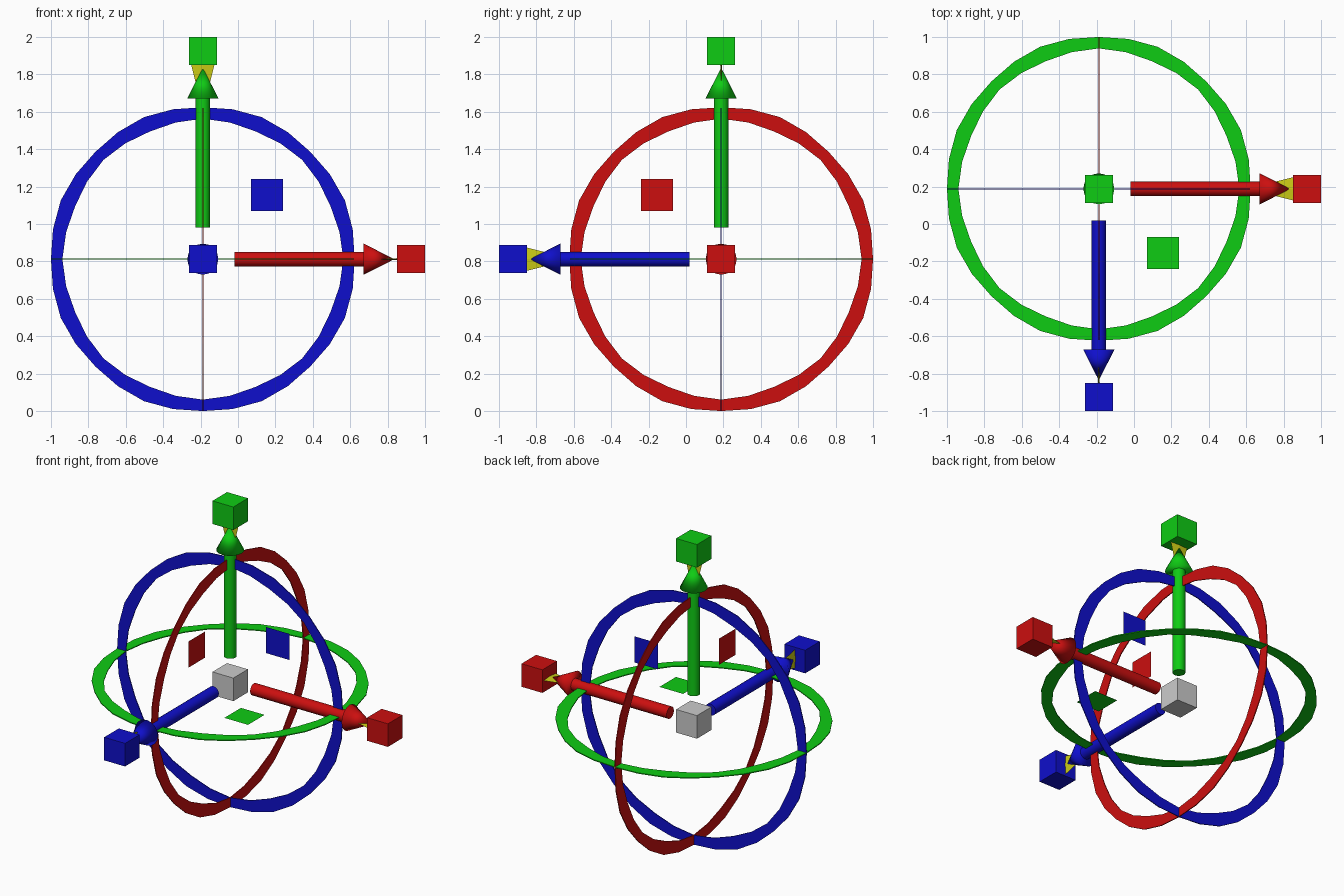
import bpy, bmesh, math
from mathutils import Matrix, Vector

if "Cube" in bpy.data.objects:
    bpy.data.objects.remove(bpy.data.objects["Cube"])

CENTRE = Vector((-0.188, 0.188, 0.812))
CUBE = 0.15


def material(name, rgb):
    m = bpy.data.materials.new(name)
    m.diffuse_color = (*rgb, 1)
    m.use_nodes = True
    m.node_tree.nodes["Principled BSDF"].inputs["Base Color"].default_value = m.diffuse_color
    return m


def finish(name, bm, mat=None, frame=Matrix(), smooth_angle=0):
    bmesh.ops.recalc_face_normals(bm, faces=bm.faces)
    me = bpy.data.meshes.new(name)
    bm.to_mesh(me)
    bm.free()
    ob = bpy.data.objects.new(name, me)
    bpy.context.collection.objects.link(ob)
    ob.matrix_world = Matrix.Translation(CENTRE) @ frame
    if mat:
        me.materials.append(mat)
    if smooth_angle:
        bpy.context.view_layer.objects.active = ob
        bpy.ops.object.select_all(action='DESELECT')
        ob.select_set(True)
        bpy.ops.object.shade_smooth_by_angle(angle=math.radians(smooth_angle))
    return ob


def cube(name, z, mat=None, frame=Matrix()):
    bm = bmesh.new()
    bmesh.ops.create_cube(bm, size=CUBE, matrix=Matrix.Translation((0, 0, z)))
    finish(name, bm, mat, frame)


def cone(name, r1, r2, z1, z2, mat, frame, smooth_angle, segments=16, squash=1):
    bm = bmesh.new()
    place = Matrix.Translation((0, 0, (z1 + z2) / 2)) @ Matrix.Diagonal((1, squash, 1, 1))
    bmesh.ops.create_cone(bm, cap_ends=True, segments=segments, radius1=r1, radius2=r2,
                          depth=z2 - z1, matrix=place)
    finish(name, bm, mat, frame, smooth_angle)


def sheet(name, points, mat, frame):
    bm = bmesh.new()
    bm.faces.new([bm.verts.new(p) for p in points])
    finish(name, bm, mat, frame)


def ring(name, mat, frame, n=32, radius=0.812, half=0.003):
    # flat band, slightly wider between its eight narrow points
    bm = bmesh.new()
    loops = []
    for i in range(n):
        a = 2 * math.pi * i / n
        wave = math.sin(4 * a) ** 2
        outer = radius + 0.01 * wave
        inner = radius - 0.061 - 0.012 * wave
        loops.append([bm.verts.new((r * math.cos(a), r * math.sin(a), z))
                      for r, z in ((outer, -half), (outer, half), (inner, half), (inner, -half))])
    for i in range(n):
        p, q = loops[i], loops[(i + 1) % n]
        for k in range(4):
            bm.faces.new((p[k], q[k], q[(k + 1) % 4], p[(k + 1) % 4]))
    finish(name, bm, mat, frame)


HIGH, LOW = 0.604, 0.0048
yellow = material("yellow", (HIGH, HIGH, 0.008))
right, up, front = Vector((1, 0, 0)), Vector((0, 0, 1)), Vector((0, -1, 0))

# each axis: colour, direction, and the direction its yellow pointer spreads in
axes = (("red", (HIGH, LOW, LOW), right, front),
        ("green", (LOW, HIGH, 0.007), up, right),
        ("blue", (LOW, LOW, HIGH), front, up))

for colour, rgb, along, side in axes:
    mat = material(colour, rgb)
    frame = Matrix((side, along.cross(side), along)).transposed().to_4x4()
    # move arrow
    cone(colour + "_arrow_shaft", 0.038, 0.038, 0.17, 0.87, mat, frame, 40)
    cone(colour + "_arrow_head", 0.083, 0, 0.86, 1.024, mat, frame, 180)
    # scale handle with its flat pointer
    cube(colour + "_scale_cube", 1.188 - CUBE / 2, mat, frame)
    cone(colour + "_scale_pointer", 0, 0.062, 0.79, 1.039, yellow, frame, 0, 4, 0.08)
    # rotation ring and plane handle
    ring(colour + "_rotation_ring", mat, frame)
    lo, hi = 0.258, 0.428
    sheet(colour + "_plane_square", ((lo, -lo, 0), (lo, -hi, 0), (hi, -hi, 0), (hi, -lo, 0)),
          mat, frame)

# grey centre block
cube("centre_cube", 0)
